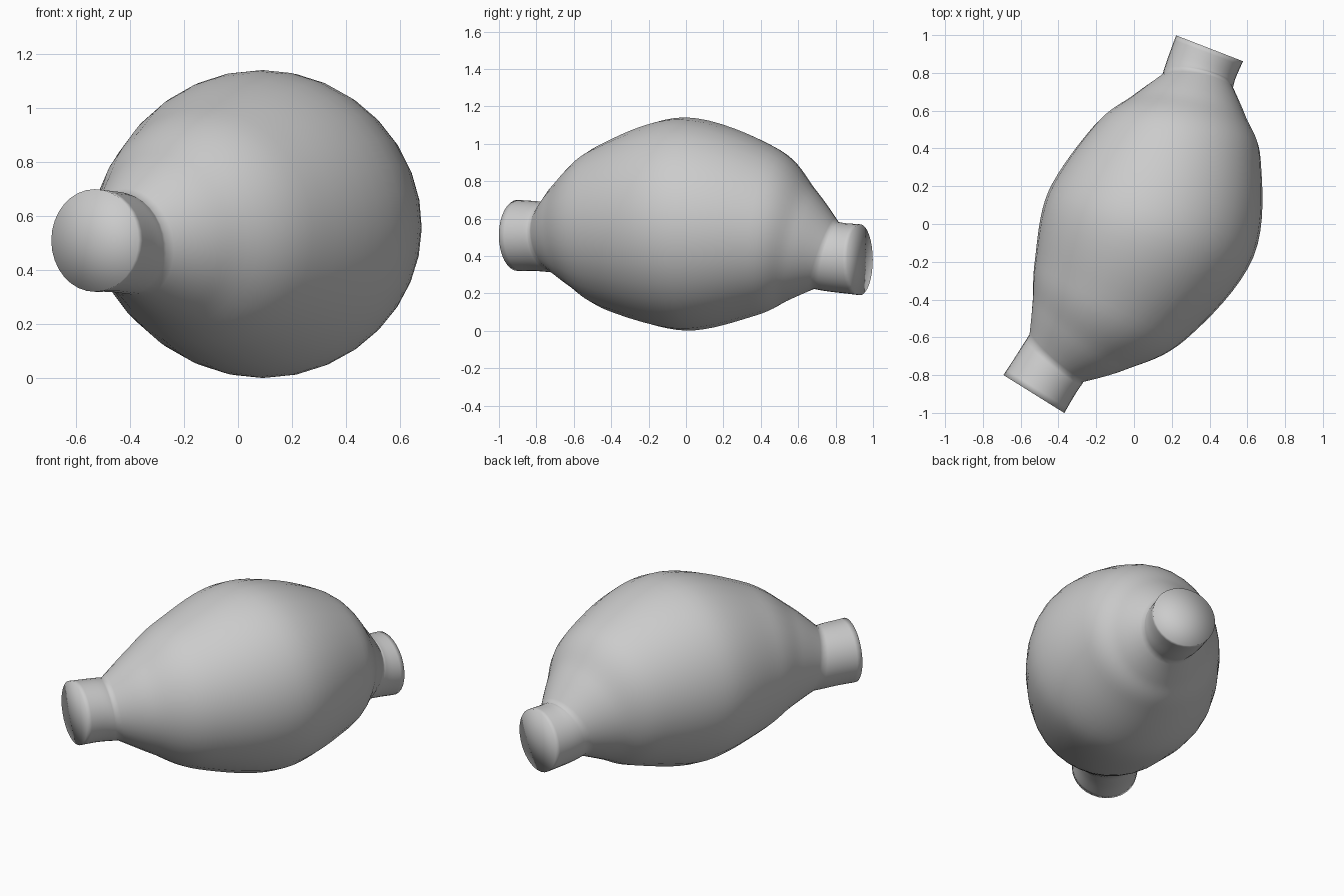
import bpy, bmesh, math
from mathutils import Vector

if "Cube" in bpy.data.objects:
    bpy.data.objects.remove(bpy.data.objects["Cube"])

SIDES = 32
# key rings: centre xyz, facing direction xyz, radius
front_collar = [
    (-0.53, -0.90, 0.51, 0.53, 0.85, 0.0, 0.19),
    (-0.465, -0.795, 0.506, 0.54, 0.84, 0.02, 0.187),
    (-0.41, -0.71, 0.497, 0.65, 0.74, 0.17, 0.19)]
body = [
    front_collar[-1],
    (-0.285, -0.585, 0.525, 0.58, 0.80, 0.12, 0.31),
    (-0.125, -0.405, 0.55, 0.45, 0.88, 0.06, 0.45),
    (0.09, 0.0, 0.571, 0.30, 0.95, 0.0, 0.57),
    (0.23, 0.43, 0.53, 0.20, 0.97, -0.12, 0.45),
    (0.29, 0.61, 0.46, 0.18, 0.96, -0.24, 0.31),
    (0.335, 0.75, 0.402, 0.16, 0.92, -0.34, 0.19)]
back_collar = [
    body[-1],
    (0.36, 0.83, 0.39, 0.32, 0.94, -0.06, 0.187),
    (0.40, 0.93, 0.38, 0.36, 0.93, 0.0, 0.19)]


def smooth_keys(keys, steps):
    """Catmull-Rom interpolation through the key rings."""
    k = [Vector(p) for p in keys]
    k = [2 * k[0] - k[1]] + k + [2 * k[-1] - k[-2]]
    out = []
    for i in range(1, len(k) - 2):
        a, b, c, d = k[i - 1:i + 3]
        for s in range(steps):
            t = s / steps
            out.append(0.5 * (2 * b + (c - a) * t + (2 * a - 5 * b + 4 * c - d) * t * t
                              + (3 * b - a - 3 * c + d) * t ** 3))
    return out


rings = (smooth_keys(front_collar, 4) + smooth_keys(body, 8)
         + smooth_keys(back_collar, 4) + [Vector(back_collar[-1])])

bm = bmesh.new()
loops = []
for r in rings:
    c, n, rad = Vector(r[0:3]), Vector(r[3:6]).normalized(), r[6]
    u = n.cross(Vector((0, 0, 1))).normalized()
    v = u.cross(n)
    loops.append([bm.verts.new(c + rad * (u * math.cos(a) + v * math.sin(a)))
                  for a in (2 * math.pi * i / SIDES for i in range(SIDES))])

# skin between rings
for a, b in zip(loops, loops[1:]):
    for i in range(SIDES):
        j = (i + 1) % SIDES
        bm.faces.new((a[i], a[j], b[j], b[i]))
# closed ends
caps = [bm.faces.new(loops[0]), bm.faces.new(loops[-1])]
bmesh.ops.poke(bm, faces=caps)
bmesh.ops.recalc_face_normals(bm, faces=bm.faces)
for f in bm.faces:
    f.smooth = True

mesh = bpy.data.meshes.new("bulged_tube")
bm.to_mesh(mesh)
bm.free()
bpy.context.collection.objects.link(bpy.data.objects.new("bulged_tube", mesh))
